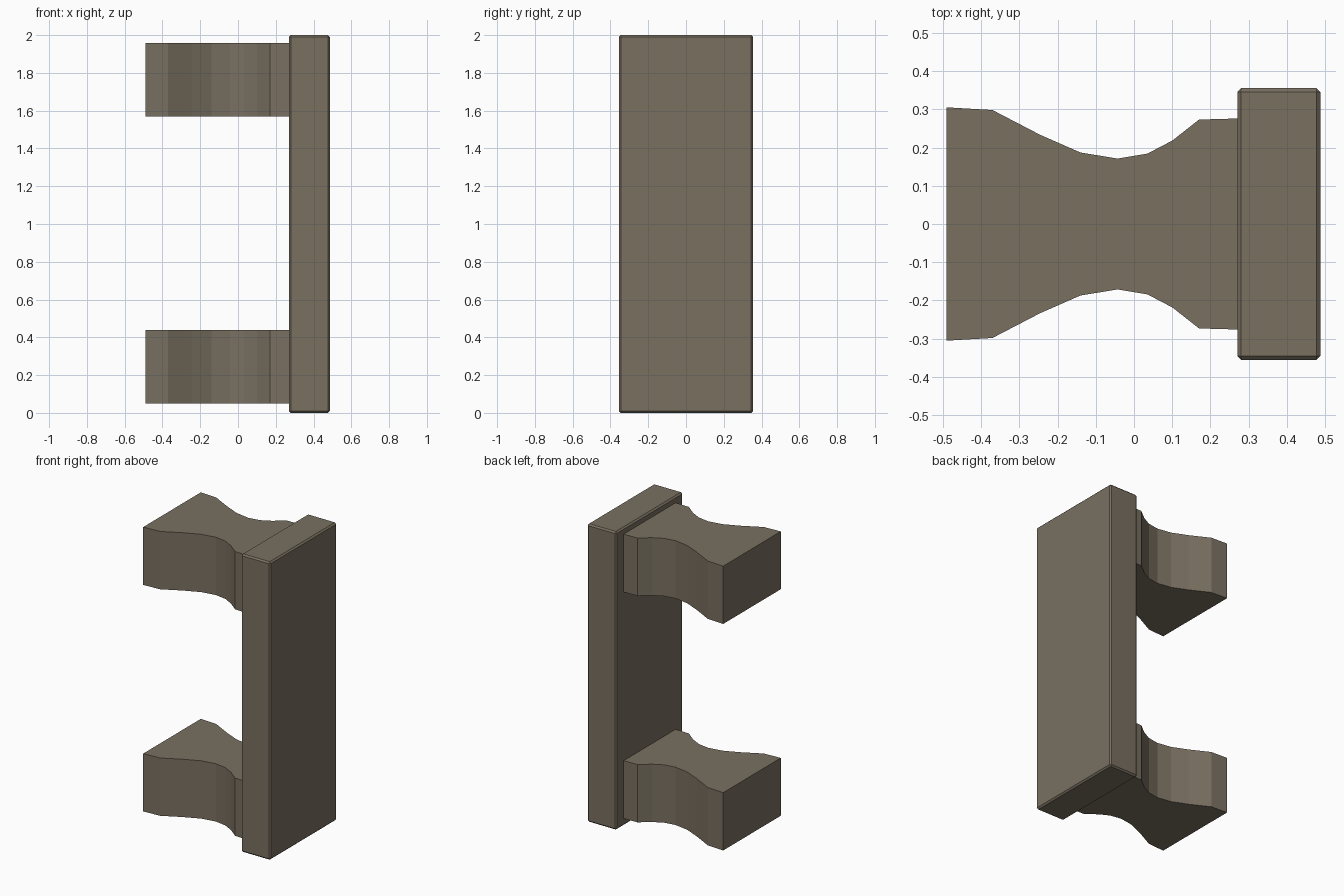
import bpy, bmesh

if "Cube" in bpy.data.objects:
    bpy.data.objects.remove(bpy.data.objects["Cube"])

mat = bpy.data.materials.new("weathered_brown_grey")
mat.diffuse_color = (0.19, 0.16, 0.118, 1)
mat.use_nodes = True
mat.node_tree.nodes["Principled BSDF"].inputs["Base Color"].default_value = mat.diffuse_color


def finish(name, bm):
    bmesh.ops.recalc_face_normals(bm, faces=bm.faces)
    me = bpy.data.meshes.new(name)
    bm.to_mesh(me)
    bm.free()
    me.materials.append(mat)
    ob = bpy.data.objects.new(name, me)
    bpy.context.collection.objects.link(ob)
    return ob


def prism(name, outline, z0, z1):
    """Extrude an x/y outline from z0 to z1."""
    bm = bmesh.new()
    face = bm.faces.new([bm.verts.new((x, y, z0)) for x, y in outline])
    ext = bmesh.ops.extrude_face_region(bm, geom=[face])
    verts = [g for g in ext["geom"] if isinstance(g, bmesh.types.BMVert)]
    bmesh.ops.translate(bm, verts=verts, vec=(0, 0, z1 - z0))
    return finish(name, bm)


# Upright grip plate with slightly chamfered edges
X0, X1, HALF = 0.27, 0.487, 0.355
plate = prism("grip_plate", [(X0, -HALF), (X1, -HALF), (X1, HALF), (X0, HALF)], 0, 2)
bev = plate.modifiers.new("chamfer", 'BEVEL')
bev.width = 0.01
bev.segments = 1

# Waisted mounting posts, mirrored across y and repeated at top and bottom
side = [(-0.49, 0.305), (-0.37, 0.298), (-0.245, 0.233), (-0.14, 0.187),
        (-0.043, 0.171), (0.035, 0.184), (0.10, 0.218), (0.17, 0.273), (0.275, 0.276)]
outline = side + [(x, -y) for x, y in reversed(side)]
for name, z0 in (("lower_post", 0.05), ("upper_post", 1.57)):
    prism(name, outline, z0, z0 + 0.388)
